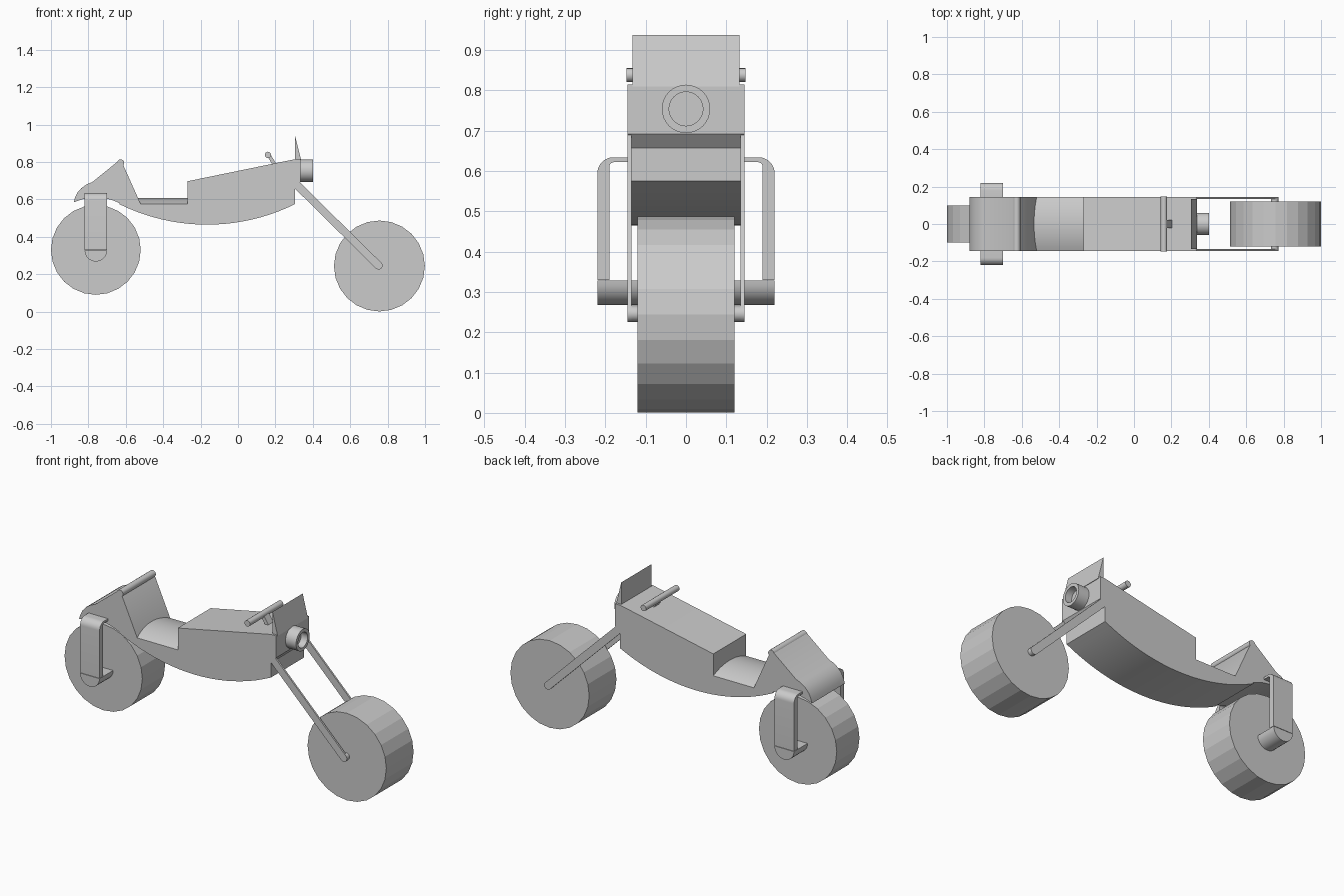
import bpy, bmesh
from math import sin, cos, pi, radians, atan2, hypot

if "Cube" in bpy.data.objects:
    bpy.data.objects.remove(bpy.data.objects["Cube"])


def arc(cx, cz, r, a0, a1, n):
    """Points on an arc, angles in degrees."""
    return [(cx + r * cos(radians(a0 + (a1 - a0) * i / n)),
             cz + r * sin(radians(a0 + (a1 - a0) * i / n))) for i in range(n + 1)]


def prism(name, profile, lo, hi, axis='Y', smooth=False):
    """Extrude a profile: (x, z) along Y, or (y, z) along X."""
    bm = bmesh.new()
    put = (lambda p, t: (p[0], t, p[1])) if axis == 'Y' else (lambda p, t: (t, p[0], p[1]))
    face = bm.faces.new([bm.verts.new(put(p, lo)) for p in profile])
    ext = bmesh.ops.extrude_face_region(bm, geom=[face])
    vec = (0, hi - lo, 0) if axis == 'Y' else (hi - lo, 0, 0)
    bmesh.ops.translate(bm, vec=vec, verts=[v for v in ext['geom'] if isinstance(v, bmesh.types.BMVert)])
    bmesh.ops.recalc_face_normals(bm, faces=bm.faces)
    mesh = bpy.data.meshes.new(name)
    bm.to_mesh(mesh)
    bm.free()
    ob = bpy.data.objects.new(name, mesh)
    bpy.context.collection.objects.link(ob)
    if smooth:
        bpy.ops.object.select_all(action='DESELECT')
        ob.select_set(True)
        bpy.context.view_layer.objects.active = ob
        bpy.ops.object.shade_smooth_by_angle(angle=radians(25))
    return ob


def disc(name, cx, cz, r, half, sides, smooth=False):
    return prism(name, arc(cx, cz, r, 0, 360, sides)[:-1], -half, half, 'Y', smooth)


def mirror_y(ob):
    mod = ob.modifiers.new("mirror", 'MIRROR')
    mod.use_axis = (False, True, False)
    return ob


# Wheels
disc("front_wheel", 0.756, 0.244, 0.243, 0.12, 24)
disc("rear_wheel", -0.76, 0.33, 0.24, 0.10, 24)

# Body shell: seat gap, tank, nose, curved belly, rear mudguard, tail
W = 0.145
half_angle = math_a = 26.3
belly = arc(-0.165, 1.525, 1.06, 270 + half_angle, 270 - half_angle, 20)
guard = arc(-0.76, 0.33, 0.28, 63, 115, 10)
tail = [(-0.872, 0.608), (-0.858, 0.637), (-0.838, 0.66), (-0.81, 0.68), (-0.78, 0.692)]
body = ([(-0.52, 0.575), (-0.27, 0.575), (-0.27, 0.697), (0.305, 0.815), (0.335, 0.815),
         (0.335, 0.692), (0.305, 0.657)] + belly + guard + tail
        + [(-0.64, 0.805), (-0.612, 0.78)])
prism("body", body, -W, W, 'Y', True)

# Crowned seat
R = (W ** 2 + 0.032 ** 2) / (2 * 0.032)
a = math_deg = atan2(W, R - 0.032) * 180 / pi
prism("seat", arc(0, 0.607 - R, R, 90 - a, 90 + a, 16), -0.535, -0.268, 'X', True)

# Backrest bar, handlebar and stem
disc("backrest_bar", -0.627, 0.795, 0.019, W, 16, True)
disc("handlebar", 0.16, 0.838, 0.017, 0.147, 16, True)
prism("handlebar_stem", [(0.16, 0.825), (0.175, 0.838), (0.205, 0.79), (0.185, 0.785)], -0.022, 0.022)

# Windscreen wedge
prism("windscreen", [(0.305, 0.81), (0.338, 0.81), (0.306, 0.937)], -0.133, 0.133)

# Headlight tube with a recessed lens
light = prism("headlight", arc(0, 0.754, 0.06, 0, 360, 32)[:-1], 0.33, 0.40, 'X')
bm = bmesh.new()
bm.from_mesh(light.data)
front = max(bm.faces, key=lambda f: f.calc_center_median().x)
bmesh.ops.inset_region(bm, faces=[front], thickness=0.018)
lens = bmesh.ops.extrude_face_region(bm, geom=[front])
verts = [v for v in lens['geom'] if isinstance(v, bmesh.types.BMVert)]
bmesh.ops.translate(bm, verts=verts, vec=(-0.04, 0, 0))
if front.is_valid:
    bmesh.ops.delete(bm, geom=[front], context='FACES_ONLY')
bmesh.ops.recalc_face_normals(bm, faces=bm.faces)
bm.to_mesh(light.data)
bm.free()
bpy.ops.object.select_all(action='DESELECT')
light.select_set(True)
bpy.context.view_layer.objects.active = light
bpy.ops.object.shade_smooth_by_angle(angle=radians(30))

# Front fork: flat bars with round ends, and axle pins
hx, hz = 0.752, 0.246
tx, tz = 0.31, 0.682
ang = atan2(hz - tz, hx - tx) * 180 / pi
n = hypot(hx - tx, hz - tz)
ox, oz = -(hz - tz) / n * 0.021, (hx - tx) / n * 0.021
bar = [(tx + ox, tz + oz), (tx - ox, tz - oz)] + arc(hx, hz, 0.021, ang - 90, ang + 90, 10)
mirror_y(prism("front_fork", bar, 0.135, 0.145, 'Y', True))
mirror_y(prism("front_axle_pin", arc(hx, hz, 0.02, 0, 360, 16)[:-1], 0.115, 0.145, 'Y', True))

# Rear arms: bent strap from the mudguard, ending in a half-round axle block
strap = ([(0.14, 0.634)] + arc(0.18, 0.594, 0.04, 90, 0, 8) + [(0.22, 0.33), (0.19, 0.33)]
         + arc(0.178, 0.61, 0.012, 0, 90, 5) + [(0.14, 0.622)])
mirror_y(prism("rear_arm", strap, -0.82, -0.70, 'X', True))
mirror_y(prism("rear_axle_block", arc(-0.76, 0.328, 0.06, 180, 360, 14), 0.095, 0.22, 'Y', True))
